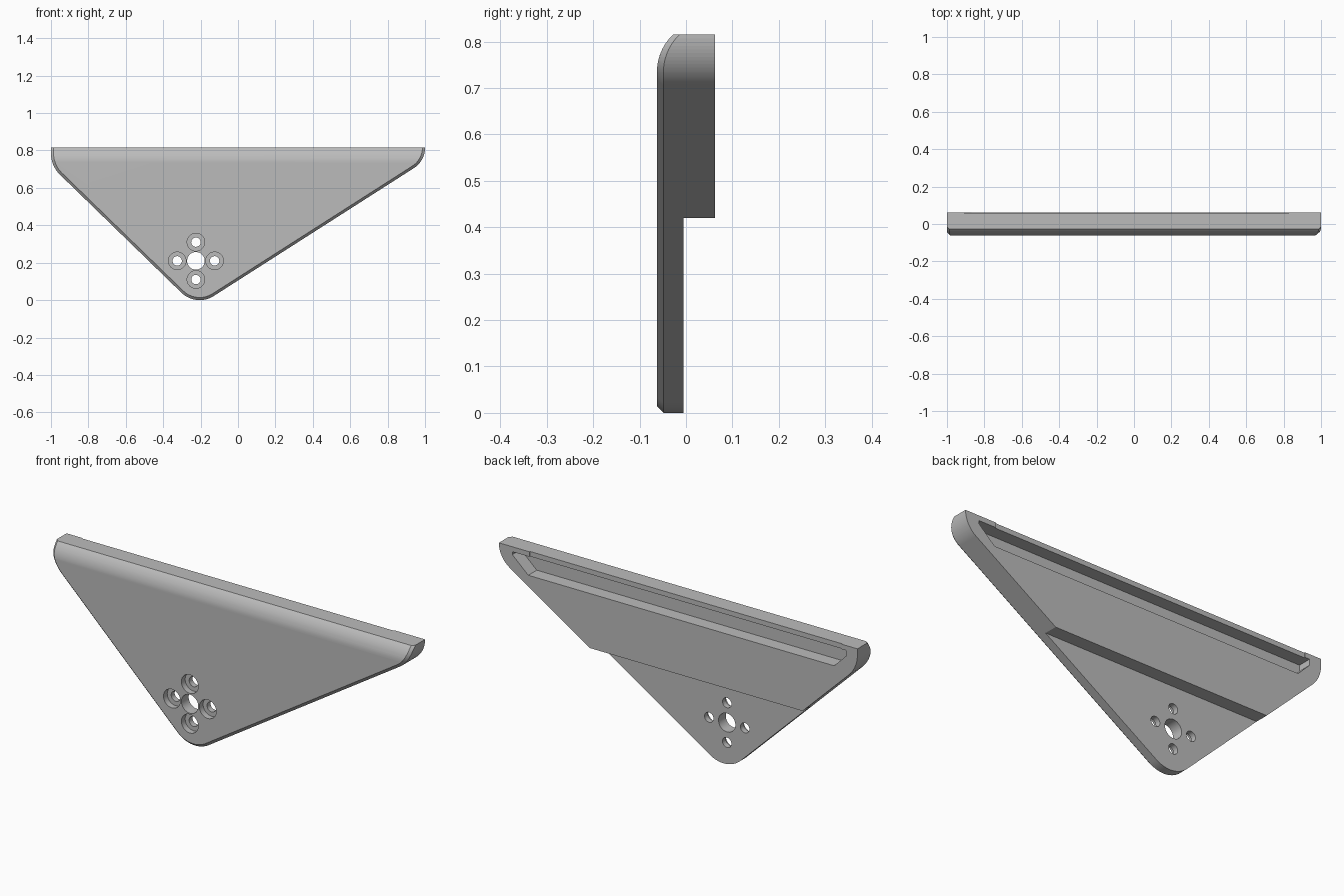
import bpy, bmesh, math
from mathutils import Vector

if "Cube" in bpy.data.objects:
    bpy.data.objects.remove(bpy.data.objects["Cube"])

FRONT, BACK, TOP, STEP_Y = -0.0625, 0.0625, 0.815, -0.005
CHAMFER, ROLL_Z, ROLL_R = 0.014, 0.735, 0.11

# Corner circles of the triangular plate: x, z, radius
CORNERS = [(-0.84, 0.785, 0.16), (-0.205, 0.14, 0.14), (0.87, TOP, 0.13)]

grey = bpy.data.materials.new("plain grey")
grey.use_nodes = True
grey.diffuse_color = (0.5, 0.5, 0.5, 1)
grey.node_tree.nodes["Principled BSDF"].inputs["Base Color"].default_value = (0.5, 0.5, 0.5, 1)


def tangent_angle(a, b):
    """Direction of the outer normal of the line touching two circles."""
    dx, dz = b[0] - a[0], b[1] - a[1]
    return math.atan2(dz, dx) - math.acos((a[2] - b[2]) / math.hypot(dx, dz))


def outline(inset):
    """Rounded triangle with a flat top, shrunk on every side but the top."""
    turns = [-math.pi, tangent_angle(*CORNERS[:2]), tangent_angle(*CORNERS[1:]), 0]
    points = [(-1 + inset, TOP)]
    for i, (x, z, r) in enumerate(CORNERS):
        for k in range(17):
            a = turns[i] + (turns[i + 1] - turns[i]) * k / 16
            points.append((x + (r - inset) * math.cos(a), z + (r - inset) * math.sin(a)))
    return points


def loft(name, loops):
    """Closed solid through (outline, y) loops running front to back."""
    bm = bmesh.new()
    rings = [[bm.verts.new((x, y, z)) for x, z in pts] for pts, y in loops]
    bm.faces.new(rings[0])
    bm.faces.new(rings[-1])
    n = len(rings[0])
    for a, b in zip(rings, rings[1:]):
        for i in range(n):
            j = (i + 1) % n
            bm.faces.new((a[i], a[j], b[j], b[i]))
    bmesh.ops.recalc_face_normals(bm, faces=bm.faces)
    mesh = bpy.data.meshes.new(name)
    obj = bpy.data.objects.new(name, mesh)
    bpy.context.collection.objects.link(obj)
    mesh.materials.append(grey)
    return obj, bm


def finish(obj, bm):
    bm.to_mesh(obj.data)
    bm.free()
    return obj


def prism(name, pts, y0, y1):
    return finish(*loft(name, [(pts, y0), (pts, y1)]))


def box(name, x0, x1, z0, z1, y0, y1):
    return prism(name, [(x0, z0), (x1, z0), (x1, z1), (x0, z1)], y0, y1)


def drill(name, x, z, r, y0, y1):
    ring = [(x + r * math.cos(k * math.tau / 40), z + r * math.sin(k * math.tau / 40))
            for k in range(40)]
    return prism(name, ring, y0, y1)


# Plate with chamfered front edge
plate, bm = loft("mounting_plate", [(outline(CHAMFER), FRONT),
                                    (outline(0), FRONT + CHAMFER),
                                    (outline(0), BACK)])

# Roll the front back towards the top edge
for k in range(10):
    z = ROLL_Z + (TOP - ROLL_Z) * k / 10
    bmesh.ops.bisect_plane(bm, geom=bm.verts[:] + bm.edges[:] + bm.faces[:],
                           plane_co=Vector((0, 0, z)), plane_no=Vector((0, 0, 1)), dist=1e-5)
for v in bm.verts:
    if v.co.y < 0 and v.co.z > ROLL_Z:
        v.co.y += ROLL_R - math.sqrt(ROLL_R ** 2 - (v.co.z - ROLL_Z) ** 2)
finish(plate, bm)

# Thinner lower half, rear channel and the slightly lowered channel rim
channel = [(-0.935, 0.79), (-0.935, 0.76), (-0.87, 0.695),
           (0.836, 0.695), (0.925, 0.775), (0.925, 0.79)]
cutters = [box("step_cutter", -2, 2, -1, 0.42, STEP_Y, 1),
           prism("channel_cutter", channel, STEP_Y, 1),
           box("rim_cutter", -0.91, 0.83, 0.78, 1, BACK - 0.005, 1)]

# Centre bore and four counterbored screw holes
HX, HZ = -0.225, 0.21
cutters.append(drill("bore_cutter", HX, HZ, 0.047, -1, 1))
for dx, dz in ((0.1, 0), (-0.1, 0), (0, 0.1), (0, -0.1)):
    cutters.append(drill("screw_cutter", HX + dx, HZ + dz, 0.025, -1, 1))
    cutters.append(drill("counterbore_cutter", HX + dx, HZ + dz, 0.047, -1, FRONT + 0.03))

bpy.ops.object.select_all(action="DESELECT")
plate.select_set(True)
bpy.context.view_layer.objects.active = plate
for cutter in cutters:
    cutter.hide_render = True
    mod = plate.modifiers.new("cut", "BOOLEAN")
    mod.operation, mod.solver, mod.object = "DIFFERENCE", "EXACT", cutter
    bpy.ops.object.modifier_apply(modifier=mod.name)
    bpy.data.objects.remove(cutter)

# Smooth curves, crisp edges
bpy.ops.object.shade_smooth_by_angle(angle=math.radians(25))
weighted = plate.modifiers.new("weighted_normals", "WEIGHTED_NORMAL")
weighted.keep_sharp = True
